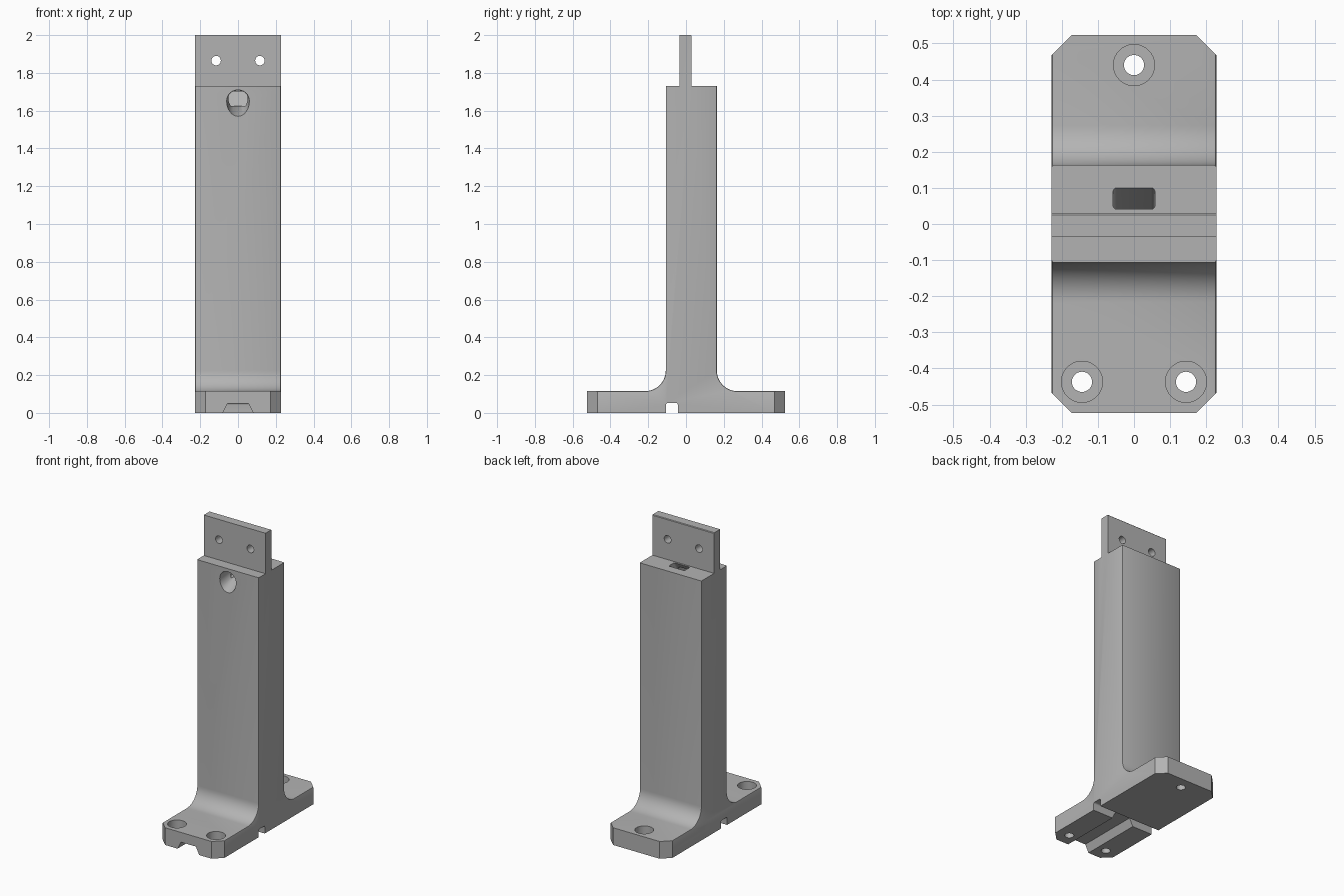
import bpy, bmesh, math
from math import cos, sin, pi, radians

cube = bpy.data.objects.get("Cube")
if cube:
    bpy.data.objects.remove(cube)

W = 0.228          # half width
L = 0.523          # half length of the foot
BASE, SHOULDER, TOP = 0.115, 1.73, 2.0
FRONT, BACK = -0.107, 0.163
FILLET = 0.11

grey = bpy.data.materials.new("machined_grey")
grey.use_nodes = True
colour = (0.45, 0.45, 0.45, 1)
grey.diffuse_color = colour
grey.node_tree.nodes["Principled BSDF"].inputs["Base Color"].default_value = colour


def loft(name, rings):
    """Closed solid through rings that share one point count."""
    bm = bmesh.new()
    loops = [[bm.verts.new(p) for p in ring] for ring in rings]
    n = len(loops[0])
    for a, b in zip(loops, loops[1:]):
        for i in range(n):
            j = (i + 1) % n
            bm.faces.new((a[i], a[j], b[j], b[i]))
    bm.faces.new(loops[0])
    bm.faces.new(loops[-1])
    bmesh.ops.recalc_face_normals(bm, faces=bm.faces)
    mesh = bpy.data.meshes.new(name)
    bm.to_mesh(mesh)
    bm.free()
    mesh.materials.append(grey)
    ob = bpy.data.objects.new(name, mesh)
    bpy.context.collection.objects.link(ob)
    return ob


def prism(name, outline, axis, lo, hi):
    """Extrude a 2D outline along x, y or z."""
    def place(p, t):
        q = list(p)
        q.insert("xyz".index(axis), t)
        return q
    return loft(name, [[place(p, t) for p in outline] for t in (lo, hi)])


def arc(cx, cy, r, a0, a1, n=12):
    return [(cx + r * cos(radians(a0 + (a1 - a0) * i / n)),
             cy + r * sin(radians(a0 + (a1 - a0) * i / n))) for i in range(n + 1)]


def circle(cx, cy, r, n=40):
    return arc(cx, cy, r, 0, 360, n)[:-1]


def rect(x0, x1, y0, y1):
    return [(x0, y0), (x1, y0), (x1, y1), (x0, y1)]


def rounded(x0, x1, y0, y1, r):
    return (arc(x1 - r, y1 - r, r, 0, 90, 4) + arc(x0 + r, y1 - r, r, 90, 180, 4)
            + arc(x0 + r, y0 + r, r, 180, 270, 4) + arc(x1 - r, y0 + r, r, 270, 360, 4))


# Side profile of foot, column and mounting tang, extruded across the width
profile = ([(-L, 0), (L, 0), (L, BASE)]
           + arc(BACK + FILLET, BASE + FILLET, FILLET, 270, 180)
           + [(BACK, SHOULDER), (0.029, SHOULDER), (0.029, TOP - 0.004), (0.025, TOP),
              (-0.035, TOP), (-0.035, SHOULDER), (FRONT, SHOULDER)]
           + arc(FRONT - FILLET, BASE + FILLET, FILLET, 0, -90)
           + [(-L, BASE)])
stand = prism("stand", profile, "x", -W, W)

# Fine rounding along the sides of the column and foot top
bm = bmesh.new()
bm.from_mesh(stand.data)
edges = []
for e in bm.edges:
    a, b = (v.co for v in e.verts)
    along_side = abs(a.x - b.x) < 1e-5
    low, high = min(a.z, b.z), max(a.z, b.z)
    if along_side and low > BASE - 1e-4 and low < SHOULDER - 0.01 and high < SHOULDER + 1e-3:
        edges.append(e)
bmesh.ops.bevel(bm, geom=edges, offset=0.006, segments=2, profile=0.5, affect="EDGES")
bm.to_mesh(stand.data)
bm.free()

cutters = []

# Chamfered foot corners
for sx in (-1, 1):
    for sy in (-1, 1):
        tri = [(sx * 0.171, sy * (L + 0.001)), (sx * (W + 0.001), sy * 0.467),
               (sx * 0.4, sy * 0.467), (sx * 0.4, sy * 0.7), (sx * 0.171, sy * 0.7)]
        cutters.append(prism("corner_cutter", tri, "z", -0.1, 0.3))

# Counterbored foot holes
for x, y in ((0, 0.44), (-0.144, -0.437), (0.144, -0.437)):
    cutters.append(prism("bolt_cutter", circle(x, y, 0.028), "z", -0.1, 0.1))
    cutters.append(prism("counterbore_cutter", circle(x, y, 0.057), "z", 0.06, 0.3))

# Tang holes
for x in (-0.116, 0.116):
    cutters.append(prism("tang_hole_cutter", circle(x, 1.865, 0.025, 32), "y", -0.2, 0.2))

# Cross channel and front channel under the foot
cross = rect(FRONT, -0.043, -0.1, 0.04)[:2] + arc(-0.053, 0.042, 0.01, 0, 90, 4) \
    + arc(FRONT + 0.01, 0.042, 0.01, 90, 180, 4)
cutters.append(prism("cross_channel_cutter", cross, "x", -1, 1))
slot = [(-0.08, -0.02), (-0.08, 0), (-0.055, 0.05), (0.055, 0.05), (0.08, 0), (0.08, -0.02)]
cutters.append(prism("front_channel_cutter", slot, "y", -1, -0.08))

# Cable passage: egg-shaped front mouth rising into a slanted top pocket
def mouth(y, z, sx, sz):
    ring = []
    for i in range(40):
        a = 2 * pi * i / 40
        drop = 1.0 if sin(a) > 0 else 1.33
        ring.append((sx * cos(a), y, z + sz * drop * sin(a)))
    return ring

cutters.append(loft("mouth_cutter", [mouth(FRONT - 0.02, 1.645, 0.062, 0.061),
                                     mouth(FRONT, 1.65, 0.06, 0.06),
                                     mouth(0.025, 1.672, 0.05, 0.035)]))
cutters.append(loft("pocket_cutter", [
    [(x, y + shift, z) for x, y in rounded(-0.058, 0.058, 0.041, 0.1, 0.01)]
    for z, shift in ((1.625, -0.06), (SHOULDER, 0), (1.76, 0.017))]))

# Cut everything, then drop the cutters
bpy.context.view_layer.objects.active = stand
for c in cutters:
    mod = stand.modifiers.new(c.name, "BOOLEAN")
    mod.operation, mod.solver, mod.object = "DIFFERENCE", "EXACT", c
    bpy.ops.object.modifier_apply(modifier=mod.name)
    bpy.data.objects.remove(c)

bpy.ops.object.select_all(action="DESELECT")
stand.select_set(True)
bpy.ops.object.shade_smooth_by_angle(angle=radians(30))
